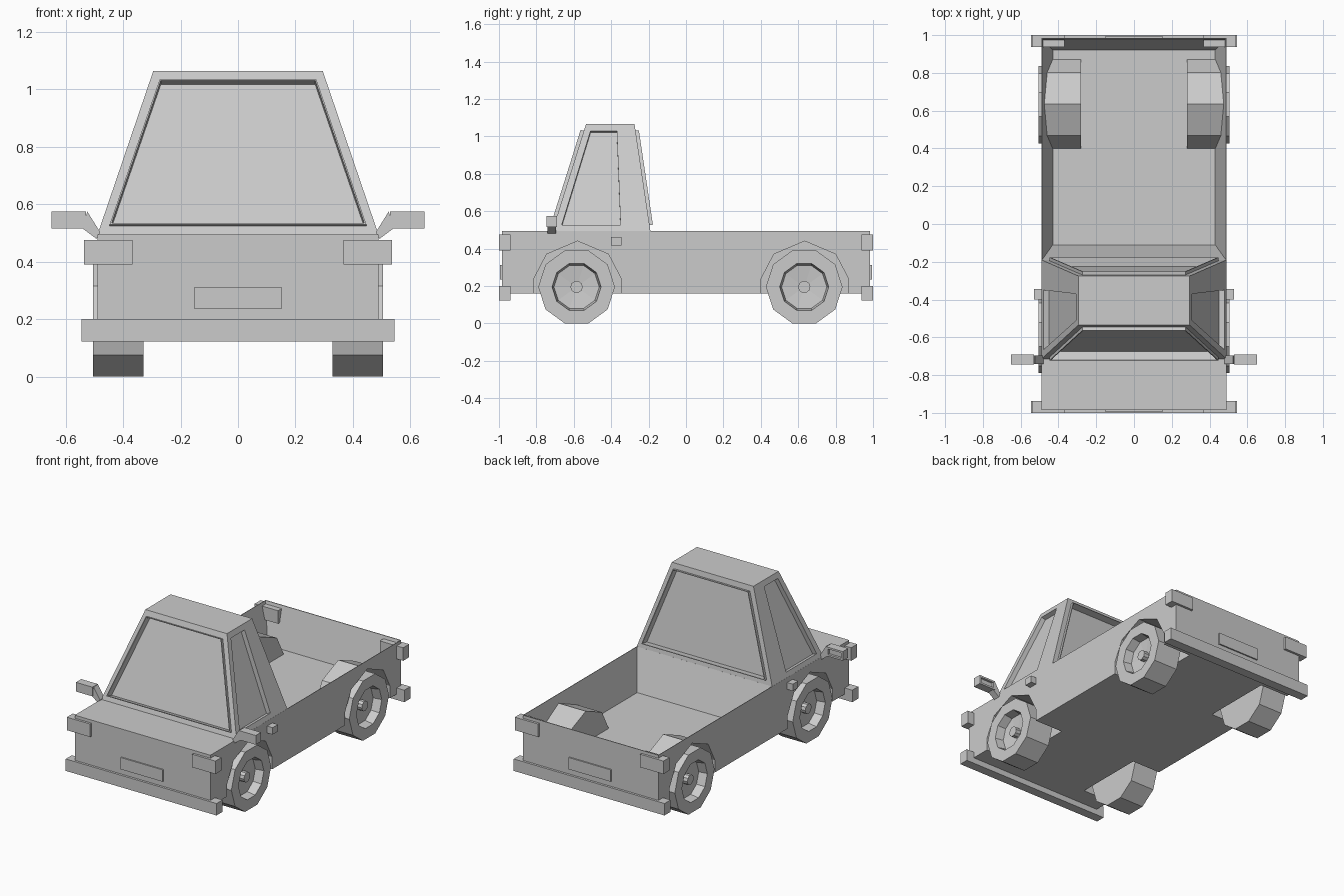
import bpy, bmesh, math
from mathutils import Vector

cube = bpy.data.objects.get("Cube")
if cube:
    bpy.data.objects.remove(cube, do_unlink=True)

grey = bpy.data.materials.new("plain_grey")
grey.use_nodes = True
grey.diffuse_color = (0.6, 0.6, 0.6, 1)
grey.node_tree.nodes["Principled BSDF"].inputs["Base Color"].default_value = (0.6, 0.6, 0.6, 1)


def finish(name, bm):
    bmesh.ops.remove_doubles(bm, verts=bm.verts, dist=1e-5)
    bmesh.ops.recalc_face_normals(bm, faces=bm.faces)
    mesh = bpy.data.meshes.new(name)
    bm.to_mesh(mesh)
    bm.free()
    mesh.materials.append(grey)
    obj = bpy.data.objects.new(name, mesh)
    bpy.context.collection.objects.link(obj)
    return obj


def quad(bm, pts):
    return bm.faces.new([bm.verts.new(p) for p in pts])


def loft(name, rings, caps=True):
    """Join rings of points into a closed solid."""
    bm = bmesh.new()
    for a, b in zip(rings, rings[1:]):
        for i in range(len(a)):
            j = (i + 1) % len(a)
            quad(bm, [a[i], a[j], b[j], b[i]])
    if caps:
        quad(bm, rings[0])
        quad(bm, rings[-1])
    return finish(name, bm)


def rect(x0, x1, y0, y1, z):
    return [(x0, y0, z), (x1, y0, z), (x1, y1, z), (x0, y1, z)]


def box(name, x0, x1, y0, y1, z0, z1):
    return loft(name, [rect(x0, x1, y0, y1, z0), rect(x0, x1, y0, y1, z1)])


def boolean(obj, tool, operation):
    tool.hide_render = True
    mod = obj.modifiers.new("cut", 'BOOLEAN')
    mod.operation, mod.solver, mod.object = operation, 'EXACT', tool
    bpy.context.view_layer.objects.active = obj
    bpy.ops.object.modifier_apply(modifier=mod.name)
    bpy.data.objects.remove(tool, do_unlink=True)


def arch(name, x0, x1, y, grow, base):
    half = [(-0.233, base), (-0.233, 0.24), (-0.165, 0.37), (0, 0.44)]
    prof = half + [(-a, b) for a, b in half[-2::-1]]
    k = 1 + grow / 0.235
    prof = [(y + a * k, b + (grow if b > base else 0)) for a, b in prof]
    return loft(name, [[(x, a, b) for a, b in prof] for x in (x0, x1)])


# Body with open cargo bed, bed humps and wheel wells
FRONT_Y, REAR_Y = -0.58, 0.635
body = box("body", -0.49, 0.49, -0.985, 0.985, 0.16, 0.495)
boolean(body, loft("bed_cutter", [
    rect(-0.43, 0.43, -0.11, 0.92, 0.24),
    rect(-0.498, 0.498, -0.206, 0.992, 0.546)]), 'DIFFERENCE')
for s in (-1, 1):
    boolean(body, arch("hump", s * 0.28, s * 0.483, REAR_Y, 0.003, 0.2), 'UNION')
for s in (-1, 1):
    for y in (FRONT_Y, REAR_Y):
        boolean(body, arch("well_cutter", s * 0.285, s * 0.6, y, 0, 0.1), 'DIFFERENCE')

# Cab: each sloping side holds a recessed window, front and back ones have a raised rim
Z0, Z1, W0, W1 = 0.493, 1.065, 0.525, 1.03


def slope(a, b, z):
    return a + (b - a) * (z - Z0) / (Z1 - Z0)


def front(x, z): return Vector((x, slope(-0.715, -0.535, z), z))
def back(x, z): return Vector((x, slope(-0.19, -0.275, z), z))
def left(y, z): return Vector((slope(0.49, 0.295, z), y, z))
def right(y, z): return Vector((-slope(0.49, 0.295, z), y, z))


def panel(bm, place, bottom, top, win_bottom, win_top, raised, depth):
    def corners(b, t, z0, z1):
        return [place(b[0], z0), place(b[1], z0), place(t[1], z1), place(t[0], z1)]
    outer = corners(bottom, top, Z0, Z1)
    hole = corners(win_bottom, win_top, W0, W1)
    n = (outer[1] - outer[0]).cross(outer[3] - outer[0]).normalized()
    if n.dot(outer[0] - Vector((0, -0.45, outer[0].z))) < 0:
        n = -n
    rings = [outer, hole]
    if raised:
        mid = sum(hole, Vector()) / 4
        rim = [mid + (p - mid) * 0.985 for p in hole]
        rings += [[p + n * raised for p in hole], [p + n * raised for p in rim]]
        hole = rim
    rings.append([p - n * depth for p in hole])
    for a, b in zip(rings, rings[1:]):
        for i in range(4):
            j = (i + 1) % 4
            quad(bm, [a[i], a[j], b[j], b[i]])
    quad(bm, rings[-1])


bm = bmesh.new()
wide, narrow = (-0.49, 0.49), (-0.295, 0.295)
for place in (front, back):
    panel(bm, place, wide, narrow, (-0.447, 0.447), (-0.273, 0.273), 0.018, 0.03)
for place in (left, right):
    panel(bm, place, (-0.715, -0.19), (-0.535, -0.275), (-0.665, -0.35), (-0.51, -0.37), 0, 0.03)
quad(bm, rect(-0.295, 0.295, -0.535, -0.275, Z1))
quad(bm, rect(-0.49, 0.49, -0.715, -0.19, Z0))
finish("cab", bm)

# Bumpers, number plates and corner lamps at both ends
for end, s in (("front", -1), ("rear", 1)):
    box(end + "_bumper", -0.545, 0.545, s * 0.938, s * 1.0, 0.122, 0.2)
    box(end + "_plate", -0.152, 0.152, s * 0.98, s * 0.994, 0.235, 0.312)
    for side, t in (("left", 1), ("right", -1)):
        box(f"{end}_{side}_lamp", t * 0.368, t * 0.537, s * 0.938, s * 1.0, 0.39, 0.475)

# Wheels: ten-sided lathe with dished rim and small hub
WHEEL = [(0.2, 0.33), (0.2, 0.505), (0.128, 0.505), (0.118, 0.45), (0.032, 0.44), (0.032, 0.475)]


def wheel(name, s, y):
    def ring(r, x):
        turn = [math.radians(36 * i + 18 - 90) for i in range(10)]
        r *= 1.025
        return [(s * x, y + r * math.cos(a), 0.195 + r * math.sin(a)) for a in turn]
    loft(name, [ring(r, x) for r, x in WHEEL])


for side, s in (("left", 1), ("right", -1)):
    wheel(f"front_{side}_wheel", s, -0.585)
    wheel(f"rear_{side}_wheel", s, 0.632)

    # Door handle
    box(side + "_door_handle", s * 0.48, s * 0.53, -0.4, -0.345, 0.417, 0.462)

    # Wing mirror: bent arm and a head with recessed glass facing back
    arm = [(0.54, 0.515), (0.525, 0.575), (0.48, 0.503), (0.493, 0.48)]
    loft(side + "_mirror_arm", [[(s * x, y, z) for x, z in arm] for y in (-0.74, -0.695)])

    def head(m, y):
        x0, x1, z0, z1 = 0.53 + m, 0.65 - m, 0.515 + m, 0.575 - m
        return [(s * x0, y, z0), (s * x1, y, z0), (s * x1, y, z1), (s * x0, y, z1)]
    loft(side + "_mirror", [head(0, -0.745), head(0, -0.69), head(0.012, -0.69), head(0.012, -0.705)])
